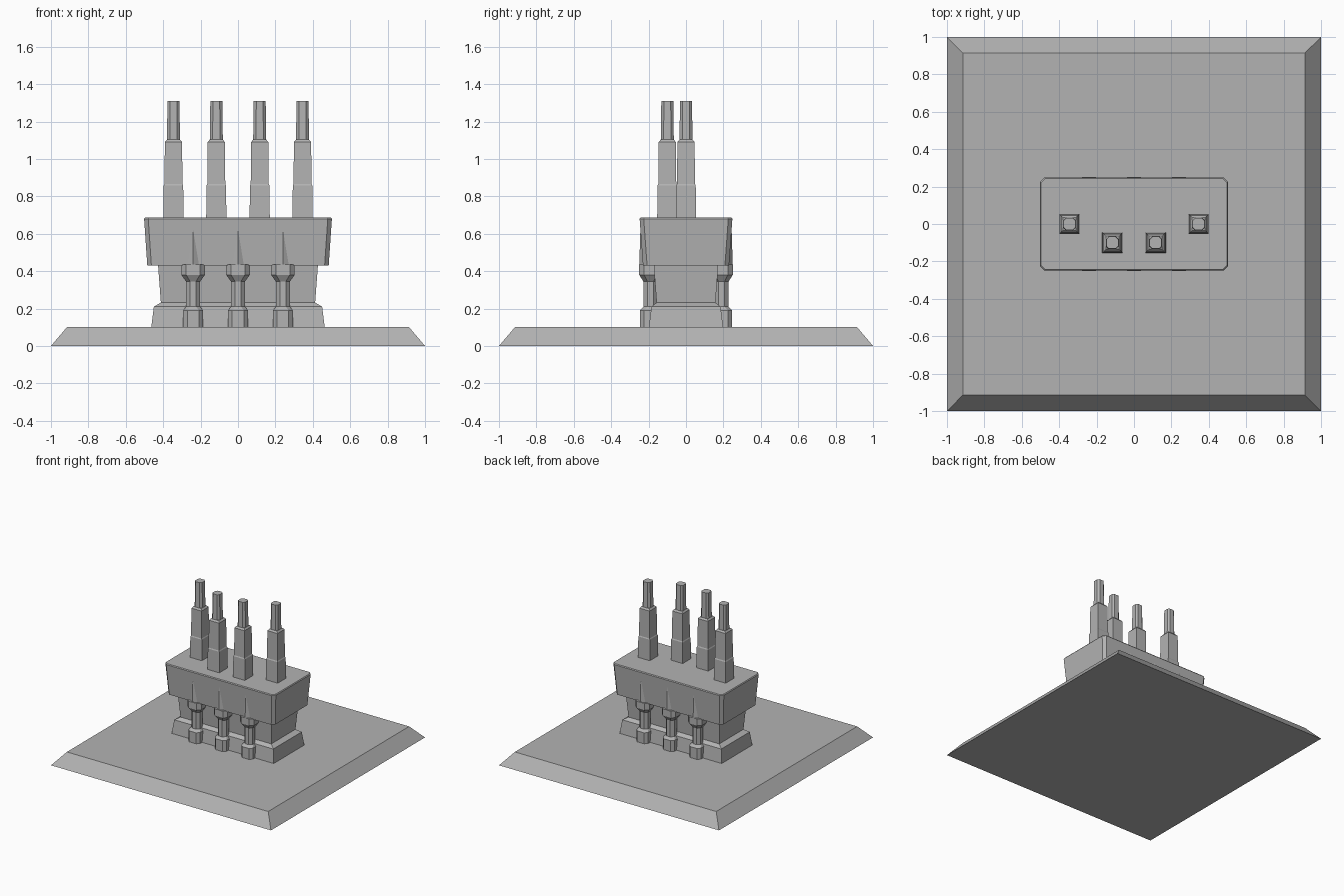
import bpy
import bmesh

cube = bpy.data.objects.get("Cube")
if cube:
    bpy.data.objects.remove(cube, do_unlink=True)

grey = bpy.data.materials.new("plain_grey")
grey.use_nodes = True
colour = (0.45, 0.45, 0.45, 1)
grey.diffuse_color = colour
grey.node_tree.nodes["Principled BSDF"].inputs["Base Color"].default_value = colour


def finish(name, bm, x=0, y=0):
    """Clean the mesh and add it to the scene as a flat-shaded part."""
    bmesh.ops.remove_doubles(bm, verts=bm.verts, dist=0.0005)
    bmesh.ops.recalc_face_normals(bm, faces=bm.faces)
    mesh = bpy.data.meshes.new(name)
    bm.to_mesh(mesh)
    bm.free()
    mesh.materials.append(grey)
    obj = bpy.data.objects.new(name, mesh)
    obj.location = (x, y, 0)
    bpy.context.scene.collection.objects.link(obj)


def loft(name, sections, x=0, y=0):
    """Stack rectangles (half x, half y, corner cut, z) into a closed solid."""
    bm = bmesh.new()
    rings = []
    for a, b, c, z in sections:
        if c:
            pts = [(a, c - b), (a, b - c), (a - c, b), (c - a, b),
                   (-a, b - c), (-a, c - b), (c - a, -b), (a - c, -b)]
        else:
            pts = [(a, -b), (a, b), (-a, b), (-a, -b)]
        rings.append([bm.verts.new((px, py, z)) for px, py in pts])
    for low, high in zip(rings, rings[1:]):
        n = len(low)
        for i in range(n):
            j = (i + 1) % n
            bm.faces.new((low[i], low[j], high[j], high[i]))
    bm.faces.new(rings[0][::-1])
    bm.faces.new(rings[-1])
    finish(name, bm, x, y)


def spike(name, x, side):
    """Slim ridged wedge that fades into the sloping face of the upper block."""
    bm = bmesh.new()
    tip, ridge, left, right, back = [bm.verts.new((px, side * py, z)) for px, py, z in (
        (0, 0.244, 0.62), (0, 0.25, 0.43), (-0.038, 0.226, 0.43),
        (0.038, 0.226, 0.43), (0, 0.2, 0.43))]
    for face in ((tip, left, ridge), (tip, ridge, right), (tip, right, back),
                 (tip, back, left), (ridge, left, back, right)):
        bm.faces.new(face)
    finish(name, bm, x)


# Ground slab with sloping edges
loft("base_slab", [(1, 1, 0, 0), (0.915, 0.915, 0, 0.1)])

# Plinth, waist and overhanging upper block
loft("plinth", [(0.465, 0.2, 0, 0.09), (0.45, 0.185, 0, 0.21), (0.412, 0.157, 0, 0.232)])
loft("waist", [(0.41, 0.155, 0, 0.2), (0.428, 0.173, 0, 0.44)])
loft("upper_block", [(0.485, 0.23, 0.022, 0.43), (0.502, 0.248, 0.022, 0.68),
                     (0.497, 0.243, 0.022, 0.687)])

# Three columns on the front and three on the back
for side, end in ((-1, "front"), (1, "back")):
    for x, place in ((-0.24, "right"), (0, "middle"), (0.24, "left")):
        label = f"{end}_{place}"
        loft(f"column_{label}", [
            (0.053, 0.056, 0.022, 0.09), (0.053, 0.056, 0.022, 0.19),
            (0.038, 0.038, 0.022, 0.21), (0.038, 0.038, 0.022, 0.345),
            (0.063, 0.06, 0.026, 0.38), (0.063, 0.06, 0.026, 0.435)], x, side * 0.19)
        spike(f"spike_{label}", x, side)

# Four stepped chimneys
for i, (x, y) in enumerate(((-0.345, 0), (-0.116, -0.1), (0.116, -0.1), (0.345, 0))):
    loft(f"chimney_{i + 1}", [
        (0.054, 0.054, 0, 0.68), (0.052, 0.052, 0, 0.858), (0.048, 0.048, 0, 0.866),
        (0.046, 0.046, 0, 1.09), (0.035, 0.035, 0, 1.103)], x, y)
    loft(f"chimney_top_{i + 1}", [
        (0.035, 0.035, 0.015, 1.09), (0.032, 0.032, 0.014, 1.31)], x, y)
